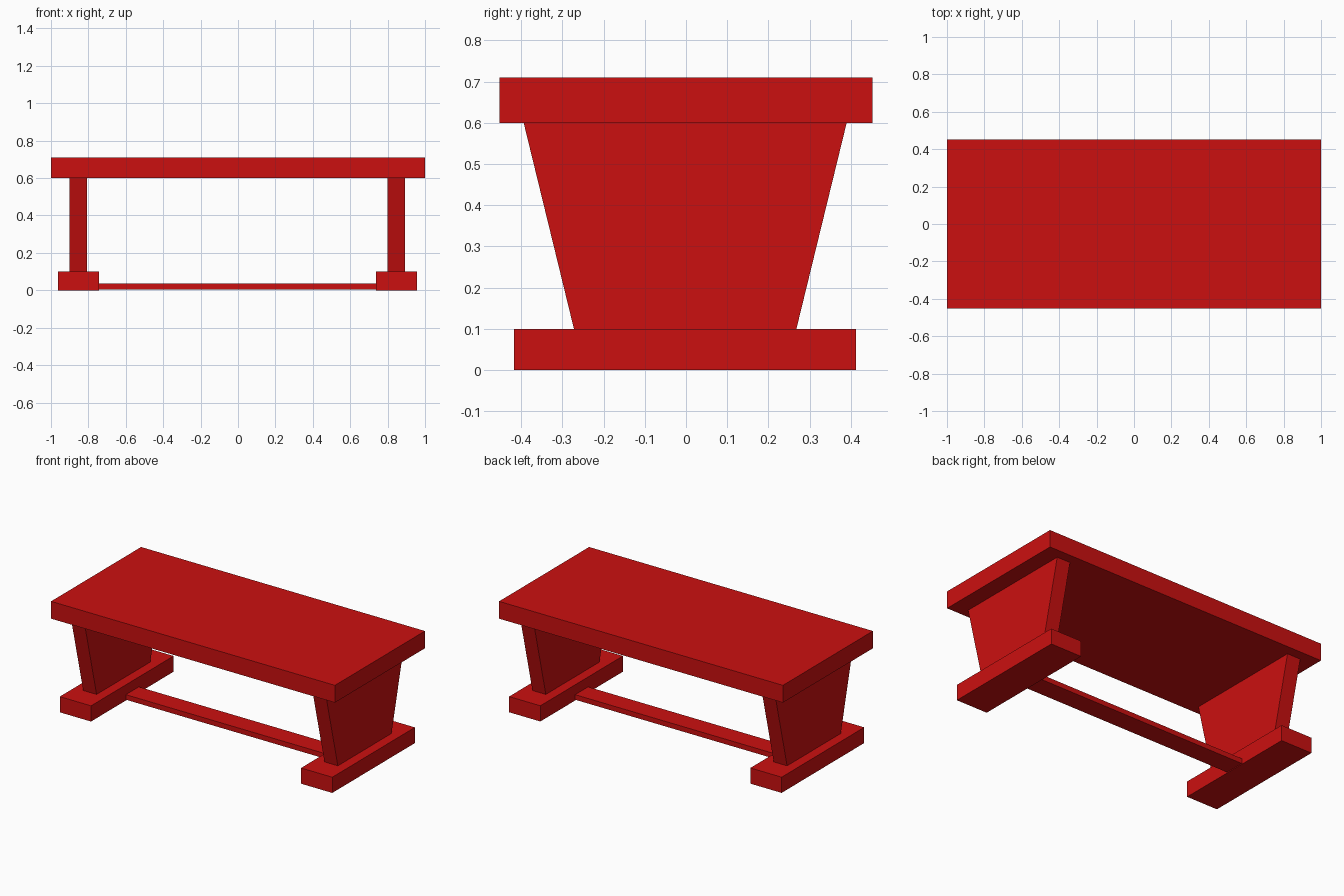
import bpy
import bmesh

if "Cube" in bpy.data.objects:
    bpy.data.objects.remove(bpy.data.objects["Cube"])

red = bpy.data.materials.new("red_paint")
red.diffuse_color = (0.6, 0.005, 0.005, 1)
red.use_nodes = True
red.node_tree.nodes["Principled BSDF"].inputs["Base Color"].default_value = red.diffuse_color


def block(name, x, y, z, top_y=None):
    """Box from x, y, z ranges; top_y gives a different y range at the top."""
    bm = bmesh.new()
    low = [(x[0], y[0], z[0]), (x[1], y[0], z[0]), (x[1], y[1], z[0]), (x[0], y[1], z[0])]
    t = top_y or y
    high = [(x[0], t[0], z[1]), (x[1], t[0], z[1]), (x[1], t[1], z[1]), (x[0], t[1], z[1])]
    for co in low + high:
        bm.verts.new(co)
    bmesh.ops.convex_hull(bm, input=bm.verts)
    bmesh.ops.dissolve_limit(bm, angle_limit=0.01, verts=bm.verts, edges=bm.edges)
    bmesh.ops.recalc_face_normals(bm, faces=bm.faces)
    mesh = bpy.data.meshes.new(name)
    bm.to_mesh(mesh)
    bm.free()
    mesh.materials.append(red)
    obj = bpy.data.objects.new(name, mesh)
    bpy.context.collection.objects.link(obj)
    return obj


# Table top
block("table_top", (-1, 1), (-0.453, 0.453), (0.6, 0.71))

# Tapered end panels standing on wide feet
for side, cx in (("left", -0.853), ("right", 0.847)):
    block(side + "_leg_panel", (cx - 0.047, cx + 0.047), (-0.272, 0.268), (0.1, 0.6),
          top_y=(-0.394, 0.39))
    block(side + "_foot", (cx - 0.11, cx + 0.11), (-0.418, 0.413), (0, 0.1))

# Low stretcher between the feet
block("stretcher", (-0.743, 0.737), (-0.067, 0.063), (0.005, 0.037))
